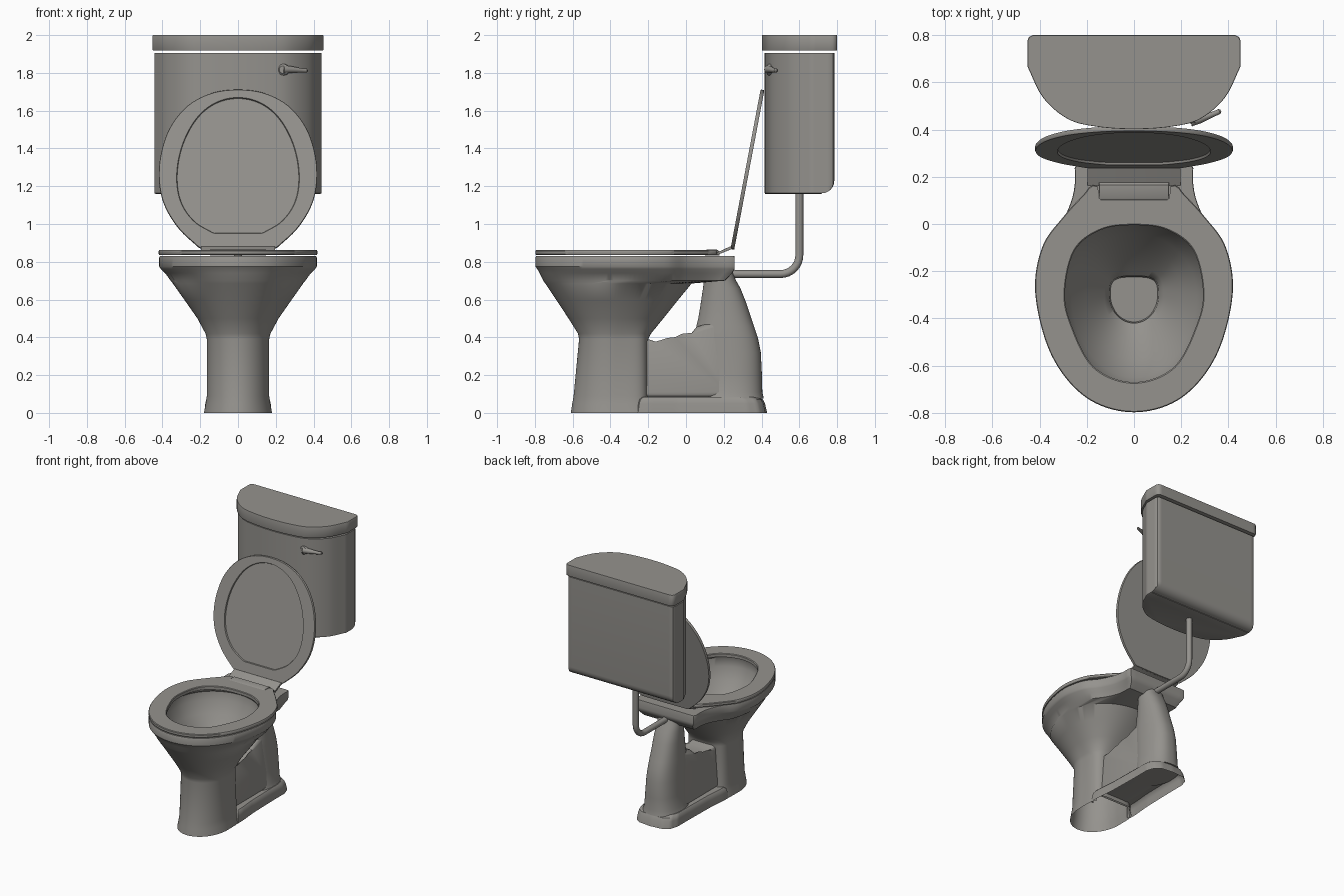
import bpy, bmesh, math
from mathutils import Vector

if "Cube" in bpy.data.objects:
    bpy.data.objects.remove(bpy.data.objects["Cube"])

grey = bpy.data.materials.new("warm grey")
grey.diffuse_color = (0.30, 0.29, 0.27, 1)
grey.use_nodes = True
grey.node_tree.nodes["Principled BSDF"].inputs["Base Color"].default_value = grey.diffuse_color


def finish(name, bm, angle=35):
    bmesh.ops.recalc_face_normals(bm, faces=bm.faces)
    me = bpy.data.meshes.new(name)
    bm.to_mesh(me)
    bm.free()
    ob = bpy.data.objects.new(name, me)
    bpy.context.collection.objects.link(ob)
    me.materials.append(grey)
    bpy.ops.object.select_all(action='DESELECT')
    ob.select_set(True)
    bpy.context.view_layer.objects.active = ob
    bpy.ops.object.shade_smooth_by_angle(angle=math.radians(angle))
    return ob


def outline(smooth, tail=(), n=64):
    """Half outline (smooth curve + straight tail), evenly resampled and mirrored."""
    p = [Vector(q) for q in smooth]
    p = [Vector((-p[1].x, p[1].y))] + p
    p.append(p[-1] * 2 - p[-2] if tail else Vector((-p[-2].x, p[-2].y)))
    d = []
    for a, b, c, e in zip(p, p[1:], p[2:], p[3:]):
        for i in range(12):
            t = i / 12
            d.append(0.5 * (2 * b + (c - a) * t + (2 * a - 5 * b + 4 * c - e) * t * t
                            + (3 * b - a - 3 * c + e) * t ** 3))
    d.append(p[-2])
    d += [Vector(q) for q in tail]
    return resample(d, n)


def resample(d, n=64):
    acc = [0]
    for a, b in zip(d, d[1:]):
        acc.append(acc[-1] + (b - a).length)
    half, j = [], 0
    for i in range(n + 1):
        s = acc[-1] * i / n
        while j < len(d) - 2 and acc[j + 1] < s:
            j += 1
        half.append(d[j].lerp(d[j + 1], (s - acc[j]) / max(acc[j + 1] - acc[j], 1e-9)))
    return [(v.x, v.y) for v in half] + [(-v.x, v.y) for v in half[-2:0:-1]]


def egg(front, back, w, yc, p=2.0):
    """Oval with a squarer back when p is above 2."""
    d = []
    for i in range(97):
        t = math.pi * i / 96
        s, c = max(math.sin(t), 0), math.cos(t)
        if c > 0:
            d.append(Vector((w * s, yc - (yc - front) * c)))
        else:
            d.append(Vector((w * s ** (2 / p), yc + (back - yc) * (-c) ** (2 / p))))
    return resample(d)


def level(ring, z):
    return [(x, y, z) for x, y in ring]


def loft(name, rings, start=False, end=False, closed=False, angle=35, skip=None):
    """Skin rings of equal length; skip(centre) leaves openings."""
    bm = bmesh.new()
    vs = [[bm.verts.new(q) for q in r] for r in rings]
    n = len(vs[0])
    pairs = list(zip(vs, vs[1:])) + ([(vs[-1], vs[0])] if closed else [])
    for a, b in pairs:
        for i in range(n):
            q = (a[i], a[(i + 1) % n], b[(i + 1) % n], b[i])
            if not (skip and skip(sum((v.co for v in q), Vector()) / 4)):
                bm.faces.new(q)
    if start:
        bm.faces.new(vs[0])
    if end:
        bm.faces.new(vs[-1])
    return finish(name, bm, angle)


def tube(name, path, radii, sides=20):
    """Round tube along a path with a radius for each point."""
    path = [Vector(q) for q in path]
    rings = []
    for i, c in enumerate(path):
        t = (path[min(i + 1, len(path) - 1)] - path[max(i - 1, 0)]).normalized()
        u = t.cross(Vector((0, 0, 1)) if abs(t.x) > 0.5 else Vector((1, 0, 0))).normalized()
        v = t.cross(u)
        rings.append([c + radii[i] * (u * math.cos(k * math.tau / sides)
                                      + v * math.sin(k * math.tau / sides)) for k in range(sides)])
    return loft(name, rings, True, True)


def slab(name, profile, width, bevel):
    """Side profile (y, z) widened along x; width(z) is the half width."""
    bm = bmesh.new()
    a, b = [[bm.verts.new((s * width(z), y, z)) for y, z in profile] for s in (1, -1)]
    n = len(a)
    bm.faces.new(a)
    bm.faces.new(b[::-1])
    for i in range(n):
        bm.faces.new((a[i], b[i], b[(i + 1) % n], a[(i + 1) % n]))
    rim = [e for e in bm.edges if e.verts[0].co.x * e.verts[1].co.x > 0]
    bmesh.ops.bevel(bm, geom=rim, offset=bevel, segments=4, profile=0.5, affect='EDGES')
    return finish(name, bm, 40)


# Bowl: hollow column, flared outside, rim with rear deck, inside and drain
rim = outline([(0, -.797), (.2, -.737), (.347, -.56), (.416, -.3), (.387, -.11), (.31, 0),
               (.265, .1), (.25, .18), (.252, .25)], [(.24, .258), (0, .258)])


def rim_ring(z, s, f, b):
    return [(x * s, y * (f if y < 0 else b), z) for x, y in rim]


outer = [level(egg(f, b, w, yc, p), z) for z, f, b, w, yc, p in (
    (0, -.61, -.19, .18, -.38, 5), (.05, -.602, -.2, .171, -.38, 5),
    (.09, -.595, -.2, .165, -.38, 5), (.39, -.566, -.2, .165, -.38, 4),
    (.42, -.572, -.185, .172, -.37, 3), (.5, -.622, -.12, .215, -.35, 2.4),
    (.6, -.688, -.04, .285, -.32, 2.2), (.685, -.745, .03, .345, -.3, 2))]
outer += [rim_ring(*r) for r in ((.70, .855, .948, .8), (.74, .925, .972, .95), (.762, .98, .988, 1),
                                 (.775, 1, 1, 1), (.822, 1, 1, 1), (.83, .992, .995, .99))]
inner = [level(egg(f, b, w, yc, p), z) for z, f, b, w, yc, p in (
    (.83, -.69, .015, .31, -.29, 2), (.82, -.695, .02, .317, -.29, 2), (.76, -.69, .01, .31, -.29, 2),
    (.68, -.65, -.04, .265, -.3, 2), (.58, -.575, -.1, .2, -.31, 2.3), (.48, -.46, -.19, .125, -.31, 3),
    (.45, -.42, -.22, .105, -.3, 3.5), (.41, -.415, -.225, .1, -.3, 3.5))]
loft("bowl", outer + inner, end=True, skip=lambda c: c.z < .07 and c.y > -.25 and abs(c.x) < .155)

# Rear foot, thin web and rounded rear post behind the column
foot = outline([(0, -.26), (.03, -.26)], [(.178, -.26), (.178, -.2), (.165, -.05), (.16, .2), (.16, .33),
                                         (.14, .39), (.095, .42), (0, .43)])
loft("rear_foot", [[(x * s, y * s, z) for x, y in foot]
                   for z, s in ((0, 1), (.05, .972), (.072, .945), (.085, .88))], end=True,
     skip=lambda c: c.y < -.215 and abs(c.x) < .15 and c.z < .07)
slab("web", [(-.23, .08), (-.23, .4), (-.16, .377), (-.1, .366), (-.05, .372), (0, .395), (.03, .423),
             (.055, .455), (.2, .5), (.25, .08)], lambda z: .128 - .07 * z, .03)
loft("rear_post", [level(egg(f, b, w, (f + b) / 2, 2.4), z) for z, f, b, w in (
    (.075, .05, .412, .14), (.11, .06, .404, .128), (.2, .06, .402, .12), (.32, .05, .396, .113),
    (.4, .045, .38, .108), (.46, .055, .36, .104), (.5, .065, .346, .1), (.58, .078, .32, .096),
    (.66, .09, .288, .092), (.7, .095, .265, .09), (.76, .1, .24, .088))], True, True)

# Seat ring with hinge notch
seat_out = outline([(0, -.798), (.2, -.738), (.348, -.56), (.418, -.3), (.39, -.1), (.3, .03), (.2, .14)],
                   [(.185, .165), (.155, .165), (.155, .105), (0, .105)])
seat_in = outline([(0, -.67), (.17, -.605), (.268, -.42), (.292, -.28), (.25, -.11), (.14, -.025), (0, -.005)])


def grow(ring, s):
    return [(x * s, (y + .3) * s - .3) for x, y in ring]


loft("seat", [level(grow(r, s), z) for r, s, z in (
    (seat_out, .992, .836), (seat_out, 1, .841), (seat_out, 1, .857), (seat_out, .992, .862),
    (seat_in, 1.015, .862), (seat_in, 1, .858), (seat_in, 1, .836))], closed=True)

# Raised lid with an oval recess on its front
lid_out = outline([(0, 1.712), (.15, 1.69), (.28, 1.615), (.375, 1.48), (.418, 1.3), (.4, 1.13),
                   (.32, .985), (.2, .87)], [(0, .868)])
lid_in = outline([(0, 1.67), (.12, 1.642), (.22, 1.56), (.295, 1.42), (.325, 1.26), (.305, 1.12),
                  (.235, 1.015), (.13, .95)], [(0, .95)])


def tilt(ring, depth, s=1.0):
    out = []
    for x, z in ring:
        z = 1.28 + (z - 1.28) * s
        out.append((x * s, .235 + (z - .865) * .189 + depth * .98, z - depth * .186))
    return out


loft("lid", [tilt(lid_in, .01, .99), tilt(lid_in, 0), tilt(lid_out, 0, .995), tilt(lid_out, .004),
             tilt(lid_out, .016), tilt(lid_out, .02, .995)], True, True, angle=30)
slab("lid_tongue", [(.165, .836), (.162, .848), (.235, .882), (.255, .872)], lambda z: .197, .002)
slab("hinge", [(.1, .832), (.1, .858), (.11, .864), (.165, .864), (.178, .852), (.178, .832)],
     lambda z: .148, .002)

# Cistern with rounded lower back edge, and its cover
plan = outline([(0, .402), (.16, .413), (.28, .445), (.385, .535), (.452, .668)],
               [(.452, .785), (.437, .8), (0, .8)])
body = [(x * .98, .6 + (y - .6) * .925) for x, y in plan]
rings = [[(x * .985, .6 + (min(y, .72) - .6) * .985, 1.16) for x, y in body]]
R = .065
for i in range(7):
    a = math.pi / 2 * i / 6
    top = .785 - R * (1 - math.sin(a))
    rings.append([(x, min(y, top), 1.163 + R * (1 - math.cos(a))) for x, y in body])
rings.append(level(body, 1.905))
loft("cistern", rings, True, True)
loft("cistern_cover", [[(x * s, .6 + (y - .6) * s, z) for x, y in plan]
                       for s, z in ((.995, 1.918), (1, 1.922), (1, 1.996), (.995, 2))], True, True)

# Flush pipe with a bent corner
bend = [(0, .5 + .1 * math.cos(a), .835 - .1 * math.sin(a))
        for a in [math.pi / 2 * i / 8 for i in range(9)]]
path = [(0, .6, 1.18)] + bend + [(0, .2, .735)]
tube("flush_pipe", path, [.021] * len(path))

# Flush handle
tube("handle_stub", [(.245, .46, 1.817), (.24, .435, 1.817), (.238, .427, 1.817)], [.03, .03, .02])
tube("handle_lever", [(.24, .435, 1.819), (.28, .445, 1.818), (.34, .467, 1.813), (.362, .477, 1.812),
                      (.368, .48, 1.812)], [.022, .018, .011, .011, .005], 14)
